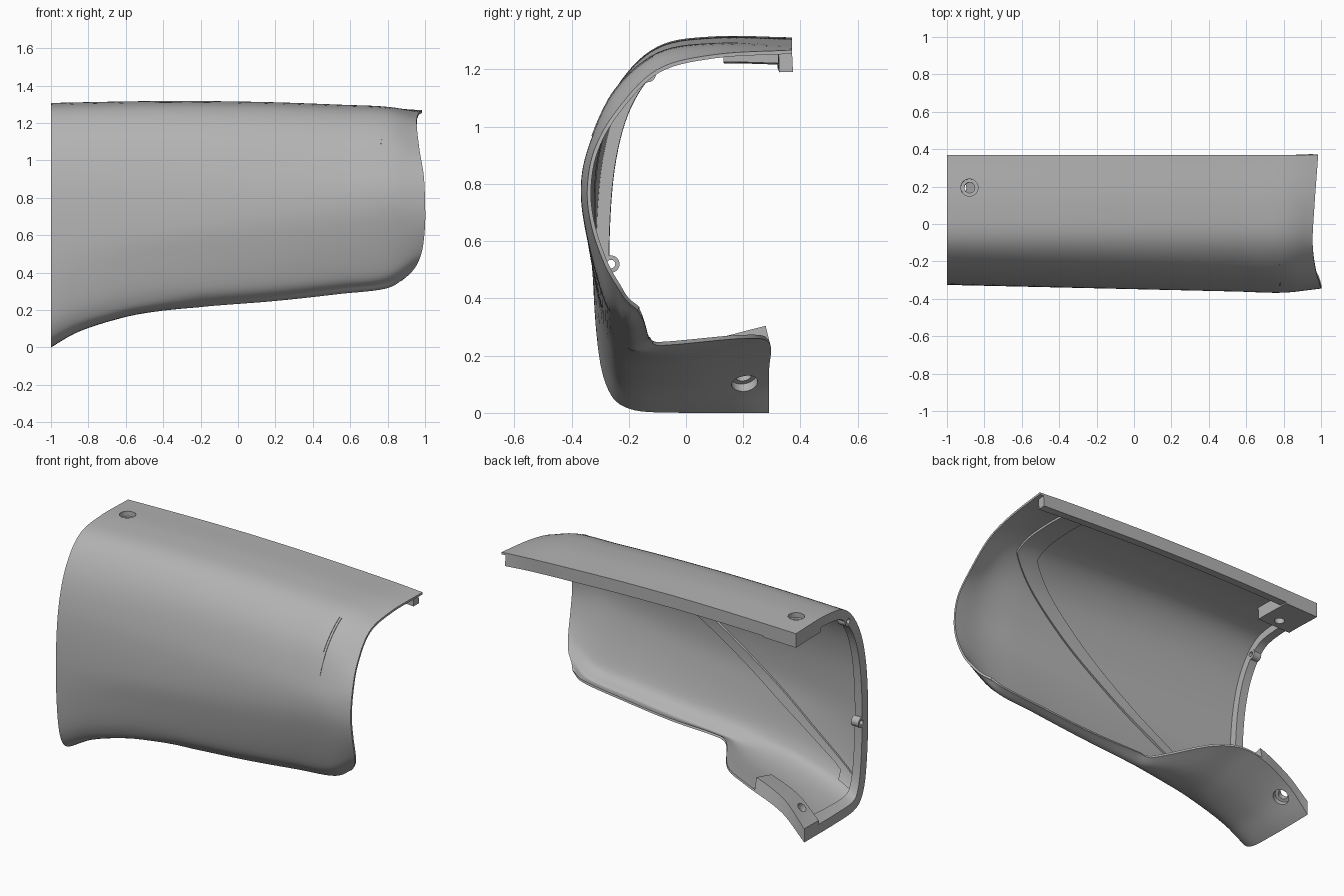
import bpy, math
from mathutils import Vector

cube = bpy.data.objects.get("Cube")
if cube:
    bpy.data.objects.remove(cube)

grey = bpy.data.materials.new("plain_grey")
grey.use_nodes = True
grey.diffuse_color = (0.45, 0.45, 0.45, 1)
grey.node_tree.nodes["Principled BSDF"].inputs["Base Color"].default_value = (0.45, 0.45, 0.45, 1)


def spline(knots, points, t):
    """Smooth curve through points at the given knots."""
    last = len(knots) - 1
    i = 0
    while i < last - 1 and t > knots[i + 1]:
        i += 1

    def slope(k):
        a, b = max(k - 1, 0), min(k + 1, last)
        return (points[b] - points[a]) / (knots[b] - knots[a])
    h = knots[i + 1] - knots[i]
    s = (t - knots[i]) / h
    p, q = points[i], points[i + 1]
    m, n = slope(i) * h, slope(i + 1) * h
    return (p * (2*s**3 - 3*s**2 + 1) + m * (s**3 - 2*s**2 + s)
            + q * (3*s**2 - 2*s**3) + n * (s**3 - s**2))


# Upper half of the cross-section (y, z) at the two ends
START = [(.37, 1.302), (.1, 1.305), (-.1, 1.268), (-.23, 1.12), (-.3, .9), (-.325, .6)]
FINISH = [(.37, 1.28), (.1, 1.285), (-.1, 1.25), (-.25, 1.12), (-.34, .93), (-.367, .78)]
# Lower edge: x, underside height, edge y, edge z
LOWER = [(-1, 0, .29, 0), (-.85, .08, .29, .14), (-.6, .155, .29, .245), (-.42, .185, .2, .26),
         (-.2, .208, -.1, .235), (-.15, .212, -.118, .25), (.2, .24, -.13, .262),
         (.55, .278, -.14, .295), (.8, .308, -.15, .325)]
# Open rim at the far end
RIM = [(.985, .37, 1.268), (.965, .1, 1.252), (.955, -.1, 1.2), (.97, -.24, 1.06),
       (.993, -.32, .92), (1, -.345, .78), (1, -.33, .65), (.985, -.285, .52),
       (.955, -.24, .44), (.92, -.21, .395), (.88, -.17, .36)]


def section(x, low, ey, ez):
    t = (x + 1) / 1.8
    pts = []
    for k, (a, b) in enumerate(zip(START, FINISH)):
        crown = .02 * math.sin(math.pi * t) if k < 4 else 0
        pts.append((a[0] + (b[0] - a[0]) * t, a[1] + (b[1] - a[1]) * t + crown))
    bend = -.2 - .035 * t
    pts += [(-.315 - .028 * t, low + .3), (-.28 - .004 * t, low + .1), (bend, low + .015 + .025 * t),
            (bend + .4 * (ey - bend), low + .15 * (ez - low) + .008 * t), (ey, ez)]
    return [Vector((x, y, z)) for y, z in pts]


rows = [section(*r) for r in LOWER] + [[Vector(p) for p in RIM]]
row_x = [r[0] for r in LOWER] + [1]
columns = [[row[k] for row in rows] for k in range(len(RIM))]
steps = list(range(len(RIM)))
END = steps[-1]


def surf(x, v):
    return spline(steps, [spline(row_x, c, x) for c in columns], v)


def normal(x, v):
    """Direction into the skin."""
    e = .01
    du = surf(min(x + e, 1), v) - surf(max(x - e, -1), v)
    dv = surf(x, min(v + e, END)) - surf(x, max(v - e, 0))
    return du.cross(dv).normalized()


def inward(x, v):
    """Direction into the skin, kept within the cross-section."""
    n = normal(x, v)
    return Vector((0, n.y, n.z)).normalized()


def finish(obj):
    obj.data.materials.clear()
    obj.data.materials.append(grey)
    bpy.ops.object.select_all(action='DESELECT')
    obj.select_set(True)
    bpy.context.view_layer.objects.active = obj
    for mod in list(obj.modifiers):
        bpy.ops.object.modifier_apply(modifier=mod.name)
    bpy.ops.object.shade_smooth_by_angle(angle=math.radians(35))
    return obj


def patch(name, x0, x1, v0, v1, nx, nv, thick, depth=0.0, shift=None):
    """Thick piece of the curved skin, sunk by depth; shift slides x per v."""
    outer, inner, faces = [], [], []
    for i in range(nx + 1):
        for j in range(nv + 1):
            v = v0 + (v1 - v0) * j / nv
            x = x0 + (x1 - x0) * i / nx + (shift(v) if shift else 0)
            x = max(-1, min(1, x))
            p, n = surf(x, v), inward(x, v)
            outer.append(p + n * depth)
            inner.append(p + n * (depth + thick))
    w, total = nv + 1, len(outer)
    for i in range(nx):
        for j in range(nv):
            a = i * w + j
            quad = (a, a + 1, a + w + 1, a + w)
            faces += [quad, tuple(k + total for k in reversed(quad))]
    # Close the border between the two layers
    border = ([j for j in range(nv)] + [i * w + nv for i in range(nx)]
              + [nx * w + j for j in range(nv, 0, -1)] + [i * w for i in range(nx, 0, -1)])
    for a, b in zip(border, border[1:] + border[:1]):
        faces.append((b, a, a + total, b + total))
    mesh = bpy.data.meshes.new(name)
    mesh.from_pydata(outer + inner, [], faces)
    obj = bpy.data.objects.new(name, mesh)
    bpy.context.collection.objects.link(obj)
    return finish(obj)


def cylinder(name, at, radius, length, axis):
    bpy.ops.mesh.primitive_cylinder_add(vertices=32, radius=radius, depth=length, location=at,
                                        rotation=axis.to_track_quat('Z', 'Y').to_euler())
    obj = bpy.context.object
    obj.name = name
    return obj


def drill(targets, at, radius, length, axis):
    cutter = cylinder("drill_cutter", at, radius, length, axis)
    cutter.hide_render = True
    for obj in targets:
        mod = obj.modifiers.new("hole", 'BOOLEAN')
        mod.object = cutter
        mod.solver = 'EXACT'
        finish(obj)
    bpy.data.objects.remove(cutter)


def rib_x(v):
    """Diagonal line of the inner rib."""
    x = 0
    for _ in range(12):
        x = .5 * x + .5 * max(-.93, min(.65, .08 + 1.5 * (surf(x, v).z - .85)))
    return x


# Main skin and inner stiffening
shell = patch("curved_shell", -1, 1, 0, END, 80, 70, .013)
flange = patch("end_flange", -1, -.95, 0, END, 2, 70, .05, .008)
patch("diagonal_rib", -.07, .07, .3, 7.4, 4, 60, .018, .008, rib_x)

# Top rail and mounting pads
patch("top_rail", -.78, .97, 0, .17, 50, 2, .07, .008)
top_pad = patch("top_mount_pad", -1, -.78, 0, .88, 6, 8, .08, .006)
low_pad = patch("lower_mount_pad", -1, -.67, 9.55, END, 12, 8, .077, .006)

# Raised seam lines on the outside
patch("seam_long", .775, .782, 2.1, 3.8, 1, 20, .006, -.003)
patch("seam_short", .76, .767, 2.1, 3.2, 1, 16, .006, -.003)

# Screw bosses on the end flange
along = Vector((1, 0, 0))
for tag, y, z in (("upper", -.135, 1.185), ("lower", -.262, .52)):
    boss = finish(cylinder(tag + "_boss", (-.974, y, z), .03, .05, along))
    drill([boss, flange], (-.98, y, z), .015, .2, along)

# Counterbored bolt holes, square to the skin
for pad, v in ((top_pad, .63), (low_pad, 9.72)):
    spot, into = surf(-.88, v), normal(-.88, v)
    drill([shell, pad], spot, .028, .3, into)
    drill([shell, pad], spot, .046, .06, into)
